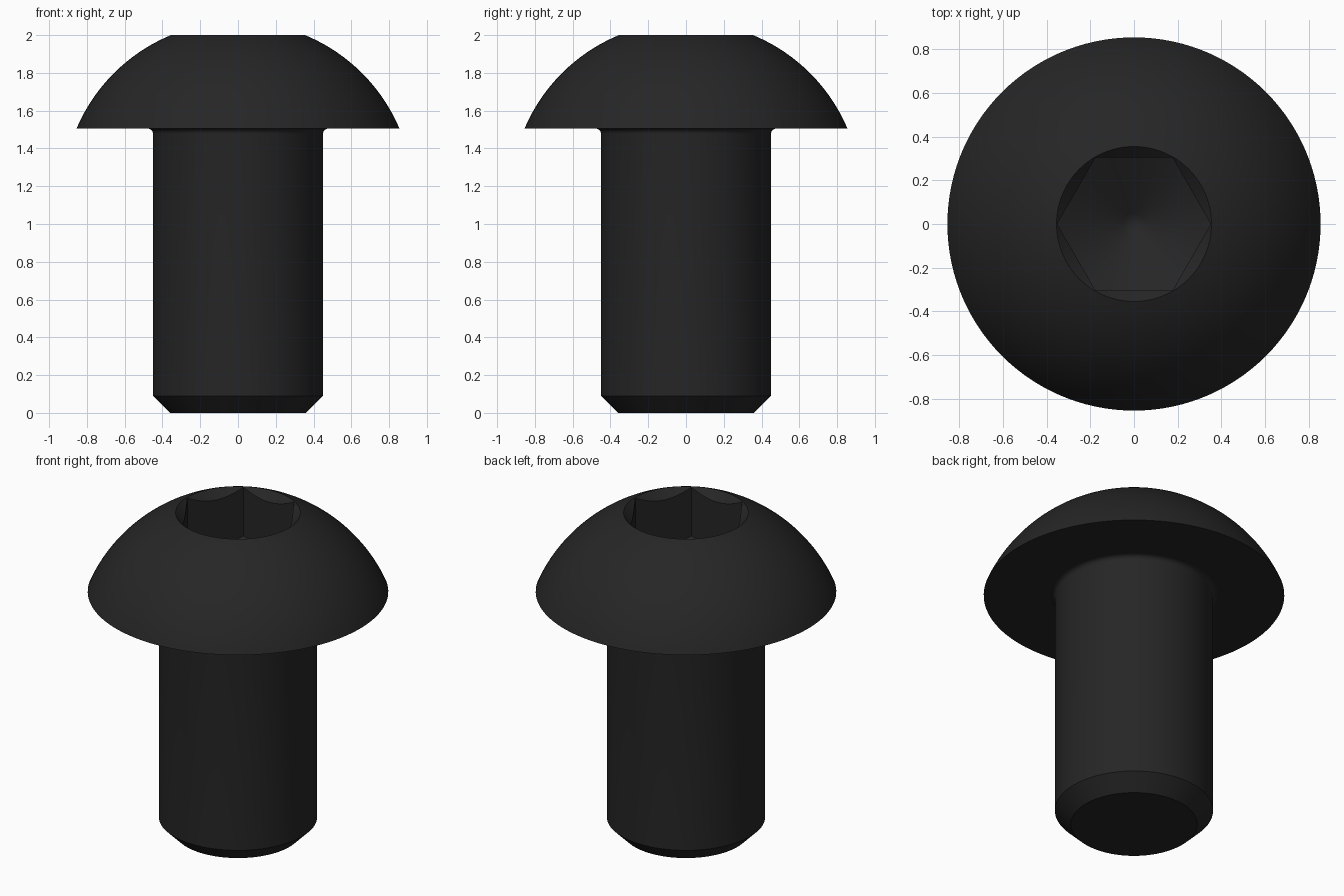
import bpy, bmesh, math

cube = bpy.data.objects.get("Cube")
if cube:
    bpy.data.objects.remove(cube, do_unlink=True)

SEGMENTS = 120          # multiple of six, so the hex corners fall on vertices
SHANK_R, HEAD_R, RIM_R = 0.45, 0.855, 0.355
HEAD_Z, TOP_Z = 1.505, 2.0
FILLET = 0.028

steel = bpy.data.materials.new("black steel")
colour = (0.019, 0.019, 0.019, 1.0)
steel.diffuse_color = colour
steel.use_nodes = True
steel.node_tree.nodes["Principled BSDF"].inputs["Base Color"].default_value = colour


def ring_surface(name, rings):
    """Skin a stack of rings. Each ring maps an angle to (radius, height);
    a ring given as a plain number is a single point on the axis."""
    bm = bmesh.new()
    angles = [2 * math.pi * i / SEGMENTS for i in range(SEGMENTS)]
    loops = []
    for ring in rings:
        if callable(ring):
            loop = []
            for a in angles:
                r, z = ring(a)
                loop.append(bm.verts.new((r * math.cos(a), r * math.sin(a), z)))
        else:
            loop = [bm.verts.new((0, 0, ring))] * SEGMENTS
        loops.append(loop)
    for low, high in zip(loops, loops[1:]):
        for i in range(SEGMENTS):
            j = (i + 1) % SEGMENTS
            corners = dict.fromkeys((low[i], low[j], high[j], high[i]))
            bm.faces.new(list(corners))
    mesh = bpy.data.meshes.new(name)
    bm.to_mesh(mesh)
    bm.free()
    mesh.materials.append(steel)
    obj = bpy.data.objects.new(name, mesh)
    bpy.context.collection.objects.link(obj)
    bpy.ops.object.select_all(action='DESELECT')
    obj.select_set(True)
    bpy.context.view_layer.objects.active = obj
    bpy.ops.object.shade_smooth_by_angle(angle=math.radians(30))
    return obj


def circle(r, z):
    return lambda a: (r, z)


# Shank: flat end, chamfer, cylinder and a small fillet under the head
shank = [0.0, circle(0.36, 0), circle(SHANK_R, 0.09)]
for k in range(7):
    t = math.pi / 2 * k / 6
    shank.append(circle(SHANK_R + FILLET * (1 - math.cos(t)),
                        HEAD_Z - FILLET * (1 - math.sin(t))))
ring_surface("shank", shank)

# Button head: flat underside and a spherical dome up to the socket rim
rise = TOP_Z - HEAD_Z
drop = (HEAD_R ** 2 - RIM_R ** 2 - rise ** 2) / (2 * rise)
dome_r = math.hypot(HEAD_R, drop)
start, end = math.atan2(drop, HEAD_R), math.atan2(drop + rise, RIM_R)
head = [circle(SHANK_R + FILLET, HEAD_Z)]
for k in range(25):
    t = start + (end - start) * k / 24
    head.append(circle(dome_r * math.cos(t),
                       HEAD_Z - drop + dome_r * math.sin(t)))
ring_surface("button_head", head)

# Hex socket: countersunk rim, six walls and a conical floor
APOTHEM, FLOOR_Z = 0.305, 1.69
SLOPE = math.tan(math.radians(30))
CORNER = APOTHEM / math.cos(math.pi / 6)
TIP_Z = FLOOR_Z - CORNER * SLOPE


def hex_radius(a):
    return APOTHEM / math.cos(a % (math.pi / 3) - math.pi / 6)


def hex_top(a):
    r = hex_radius(a)
    return r, TOP_Z - (RIM_R - r)


def hex_floor(a):
    r = hex_radius(a)
    return r, TIP_Z + r * SLOPE


ring_surface("hex_socket", [circle(RIM_R, TOP_Z), hex_top, hex_floor,
                            circle(0.05, TIP_Z + 0.05 * SLOPE), TIP_Z])
